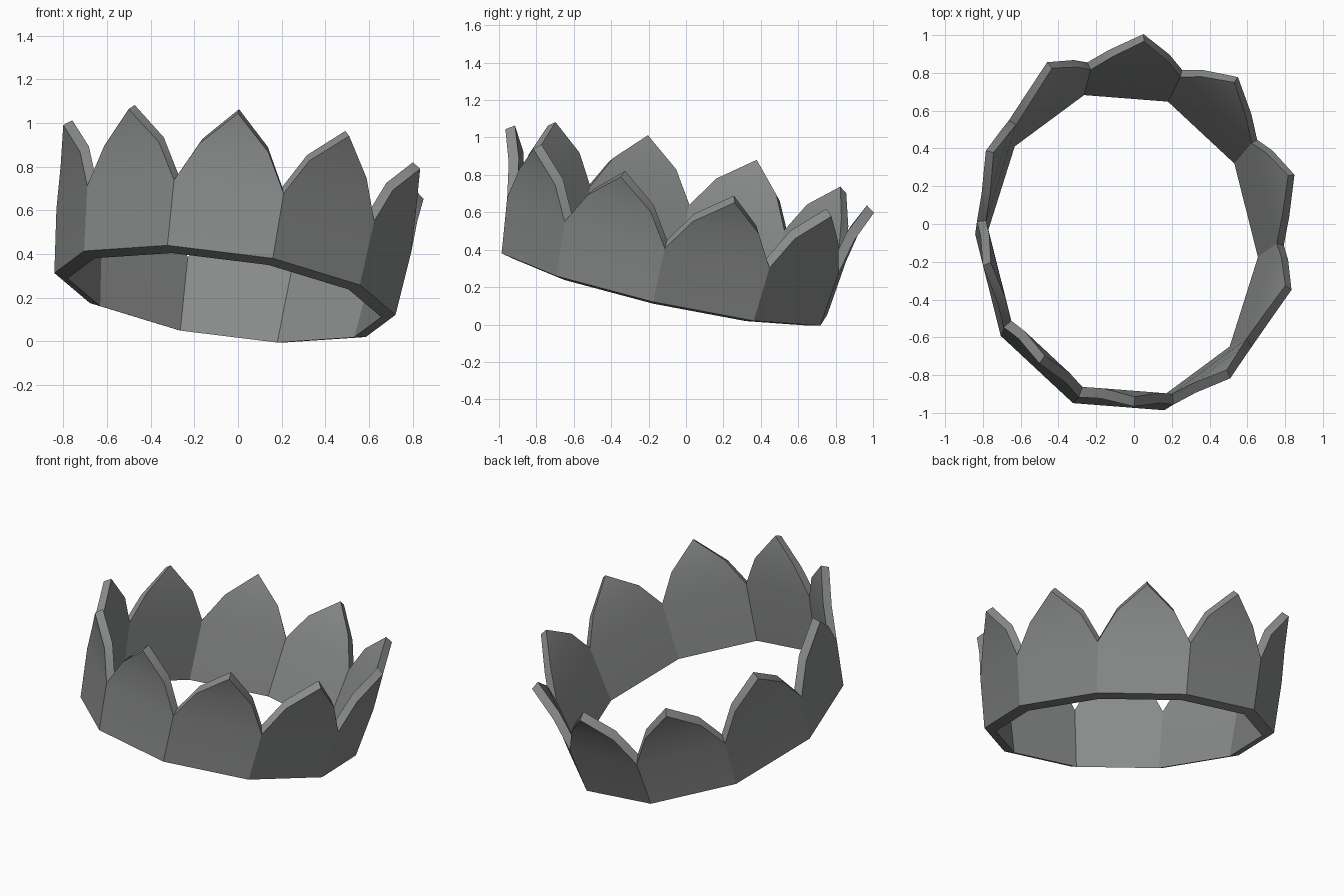
import bpy, bmesh, math
from mathutils import Vector

if "Cube" in bpy.data.objects:
    bpy.data.objects.remove(bpy.data.objects["Cube"])

SIDES = 10
# Tilted, slightly oval base: centre, two half-axes and the upright direction
C = Vector((-0.06, -0.115, 0.217))
U = Vector((0.781, -0.061, -0.096))
V = Vector((0.023, 0.896, -0.203))
N = U.cross(V).normalized()


def ring_point(deg, radius, height):
    a = math.radians(deg)
    return C + (U * math.cos(a) + V * math.sin(a)) * radius + N * height


metal = bpy.data.materials.new("dark grey metal")
metal.diffuse_color = (0.25, 0.255, 0.255, 1)
metal.use_nodes = True
metal.node_tree.nodes["Principled BSDF"].inputs["Base Color"].default_value = metal.diffuse_color

bm = bmesh.new()


def build_wall(base, notch, tip):
    """One skin of the crown; each argument is (radius, height)."""
    step = 360 / SIDES
    low = [bm.verts.new(ring_point(i * step, *base)) for i in range(SIDES)]
    dip = [bm.verts.new(ring_point(i * step, *notch)) for i in range(SIDES)]
    panels = []
    for i in range(SIDES):
        j = (i + 1) % SIDES
        peak = bm.verts.new(ring_point((i + 0.5) * step, *tip))

        # Bulged shoulder between notch and tip
        def shoulder(v):
            d = peak.co - v.co
            up = N * d.dot(N)
            return bm.verts.new(v.co + (d - up) * 0.37 + up * 0.54)

        left, right = shoulder(dip[i]), shoulder(dip[j])
        bm.faces.new((low[i], low[j], dip[j], dip[i]))
        bm.faces.new((dip[i], dip[j], right, left))
        bm.faces.new((left, right, peak))
        panels.append([low[i], low[j], dip[j], right, peak, left, dip[i]])
    return panels


outer = build_wall((1.0, 0.0), (1.04, 0.30), (1.10, 0.625))
inner = build_wall((0.92, -0.018), (0.985, 0.34), (1.05, 0.655))

# Turn the inner skin around, then join the skins along the base and points
inner_verts = {v for p in inner for v in p}
bmesh.ops.reverse_faces(bm, faces=[f for f in bm.faces if f.verts[0] in inner_verts])
for o, n in zip(outer, inner):
    bm.faces.new((o[1], o[0], n[0], n[1]))
    for k in range(2, 6):
        bm.faces.new((o[k + 1], o[k], n[k], n[k + 1]))
bmesh.ops.recalc_face_normals(bm, faces=bm.faces[:])

mesh = bpy.data.meshes.new("crown_band")
bm.to_mesh(mesh)
bm.free()
mesh.materials.append(metal)
crown = bpy.data.objects.new("crown_band", mesh)
bpy.context.collection.objects.link(crown)

# Crisp corners between panels, soft bend within each panel
bpy.context.view_layer.objects.active = crown
crown.select_set(True)
bpy.ops.object.shade_smooth_by_angle(angle=math.radians(24))
